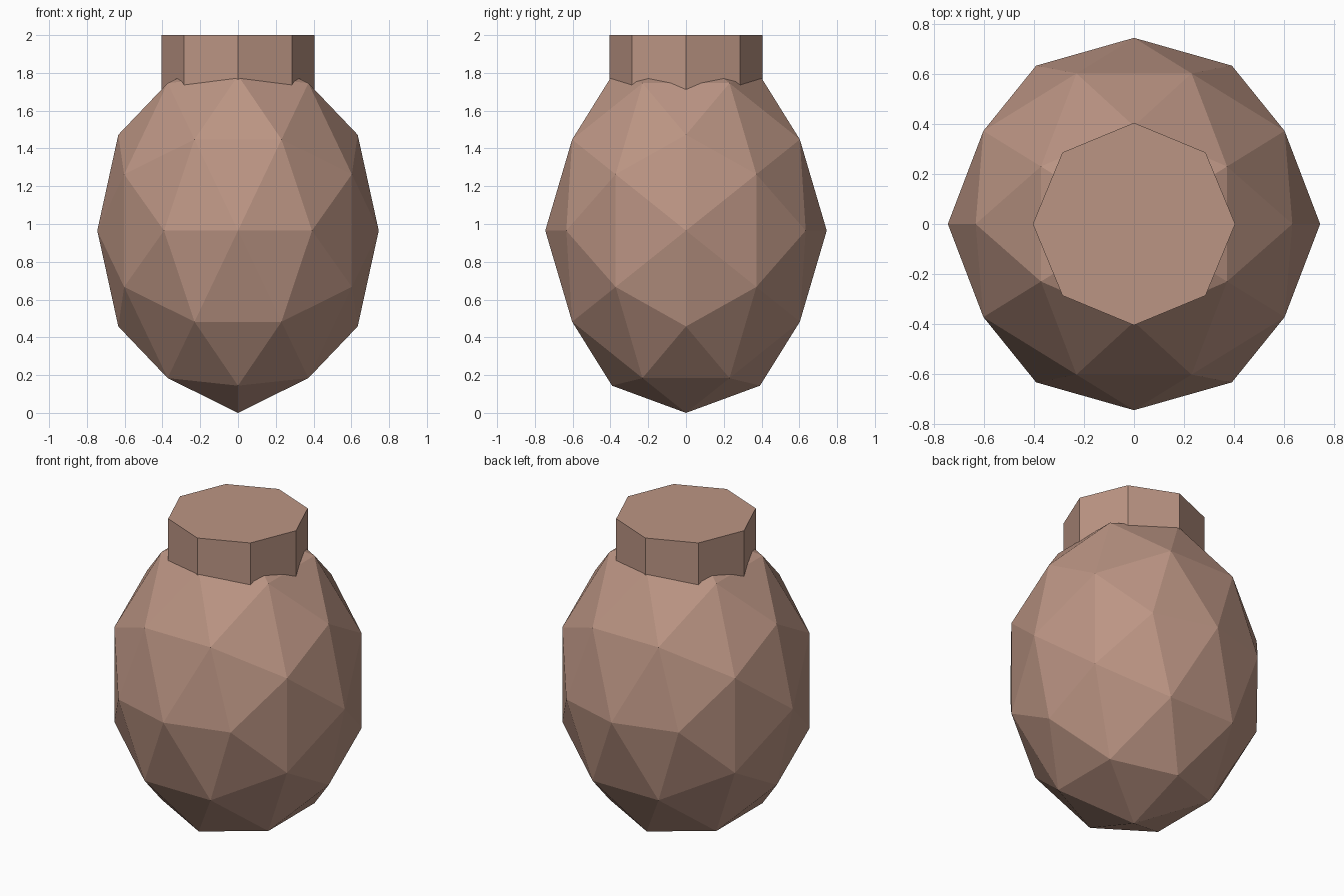
import bpy
import bmesh
from itertools import product
from mathutils import Matrix, Vector

cube = bpy.data.objects.get("Cube")
if cube:
    bpy.data.objects.remove(cube, do_unlink=True)

# Single clay colour
clay = bpy.data.materials.new("dusty_clay")
clay.use_nodes = True
clay.diffuse_color = (0.50, 0.30, 0.23, 1)
clay.node_tree.nodes["Principled BSDF"].inputs["Base Color"].default_value = clay.diffuse_color


def add_object(name, bm):
    bmesh.ops.recalc_face_normals(bm, faces=bm.faces)
    mesh = bpy.data.meshes.new(name)
    bm.to_mesh(mesh)
    bm.free()
    mesh.materials.append(clay)
    obj = bpy.data.objects.new(name, mesh)
    bpy.context.collection.objects.link(obj)
    return obj


# Faceted body: icosahedron corners plus edge midpoints pushed onto the sphere
RADIUS, HALF_HEIGHT = 0.745, 0.965
PHI = (1 + 5 ** 0.5) / 2
seeds = [(0, 1, PHI), (0, 0, 1), (PHI, 1, PHI * PHI)]
points = set()
for seed in seeds:
    unit = Vector(seed).normalized()
    for shift, signs in product(range(3), product((-1, 1), repeat=3)):
        points.add(tuple(round(unit[(i + shift) % 3] * signs[i], 5) + 0.0 for i in range(3)))

bm = bmesh.new()
for x, y, z in sorted(points):
    bm.verts.new((x * RADIUS, y * RADIUS, (z + 1) * HALF_HEIGHT))
bmesh.ops.convex_hull(bm, input=bm.verts)
add_object("body", bm)

# Octagonal neck, sunk into the top of the body
NECK_BOTTOM, NECK_TOP = 1.6, 2.0
bm = bmesh.new()
bmesh.ops.create_cone(
    bm, cap_ends=True, segments=8, radius1=0.405, radius2=0.405,
    depth=NECK_TOP - NECK_BOTTOM,
    matrix=Matrix.Translation((0, 0, (NECK_TOP + NECK_BOTTOM) / 2)))
add_object("neck", bm)
